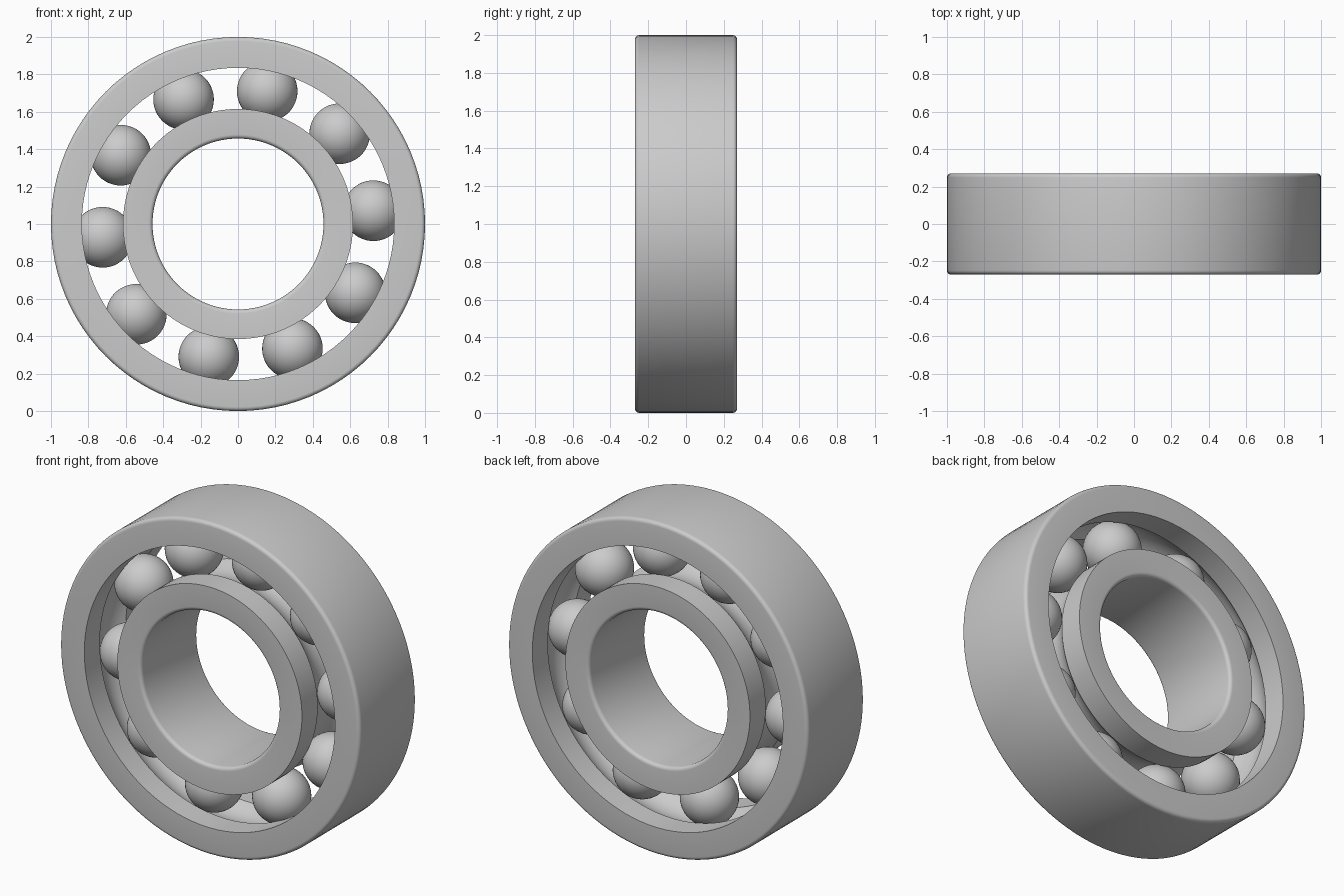
import bpy, bmesh
from math import sin, cos, pi, sqrt, radians, atan2
from mathutils import Matrix, Vector

cube = bpy.data.objects.get("Cube")
if cube:
    bpy.data.objects.remove(cube, do_unlink=True)

HALF = 0.27          # half of the ring width
PITCH = 0.727        # radius of the circle of balls
BALL = 0.162
GROOVE = 0.164
FILLET = 0.022
CENTRE = Vector((0, 0, 1))

steel = bpy.data.materials.new("steel grey")
steel.use_nodes = True
colour = (0.6, 0.6, 0.6, 1)
steel.diffuse_color = colour
steel.node_tree.nodes["Principled BSDF"].inputs["Base Color"].default_value = colour


def add_object(name, bm):
    bmesh.ops.recalc_face_normals(bm, faces=bm.faces)
    mesh = bpy.data.meshes.new(name)
    bm.to_mesh(mesh)
    bm.free()
    mesh.materials.append(steel)
    obj = bpy.data.objects.new(name, mesh)
    bpy.context.collection.objects.link(obj)
    bpy.ops.object.select_all(action='DESELECT')
    obj.select_set(True)
    bpy.context.view_layer.objects.active = obj
    bpy.ops.object.shade_smooth_by_angle(angle=radians(30))
    return obj


def race(name, plain, lip, segments=96):
    """Ring with a rounded plain wall and a ball groove cut in the lip wall."""
    side = 1 if plain > lip else -1
    profile = []
    # Rounded corners of the plain wall
    for end in (-1, 1):
        for i in range(6):
            a = pi / 2 * (i / 5 if end > 0 else 1 - i / 5)
            profile.append((plain - side * FILLET * (1 - cos(a)),
                            end * (HALF - FILLET + FILLET * sin(a))))
    # Lip wall with its circular groove
    profile.append((lip, HALF))
    rise = abs(lip - PITCH)
    limit = atan2(sqrt(GROOVE ** 2 - rise ** 2), rise)
    for i in range(17):
        a = limit * (1 - i / 8)
        profile.append((PITCH + side * GROOVE * cos(a), GROOVE * sin(a)))
    profile.append((lip, -HALF))

    # Spin the profile round the axle
    bm = bmesh.new()
    loops = []
    for s in range(segments):
        t = 2 * pi * s / segments
        loops.append([bm.verts.new(CENTRE + Vector((r * cos(t), y, r * sin(t))))
                      for r, y in profile])
    count = len(profile)
    for s in range(segments):
        a, b = loops[s], loops[(s + 1) % segments]
        for i in range(count):
            j = (i + 1) % count
            bm.faces.new((a[i], a[j], b[j], b[i]))
    return add_object(name, bm)


race("outer_race", 1.0, 0.835)
race("inner_race", 0.457, 0.615)

# Ten balls evenly spaced between the races
for n in range(10):
    t = radians(5.6 + 36 * n)
    bm = bmesh.new()
    place = Matrix.Translation(CENTRE + PITCH * Vector((cos(t), 0, sin(t))))
    bmesh.ops.create_uvsphere(bm, u_segments=48, v_segments=24, radius=BALL, matrix=place)
    add_object(f"ball_{n + 1}", bm)
